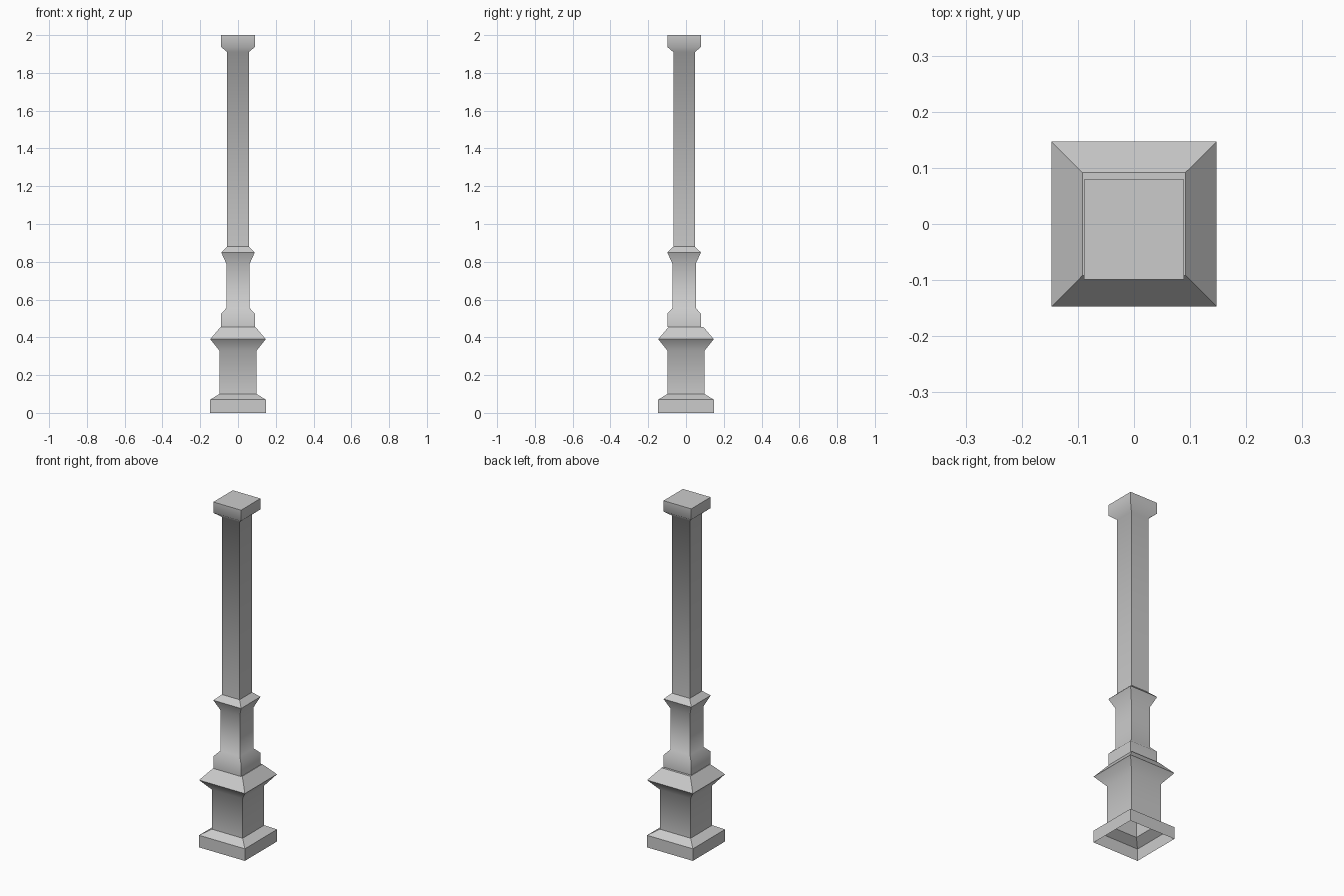
import bpy
import bmesh

cube = bpy.data.objects.get("Cube")
if cube:
    bpy.data.objects.remove(cube, do_unlink=True)

stone = bpy.data.materials.new("grey_stone")
stone.use_nodes = True
GREY = (0.6, 0.6, 0.6, 1)
stone.diffuse_color = GREY
stone.node_tree.nodes["Principled BSDF"].inputs["Base Color"].default_value = GREY


def square_column(name, profile, centre_y=0.0, cap_bottom=False):
    """Stack square rings (half width, height, sharp) into a moulded column."""
    bm = bmesh.new()
    rings = []
    for half, z, sharp in profile:
        rings.append([bm.verts.new((sx * half, centre_y + sy * half, z))
                      for sx, sy in ((-1, -1), (1, -1), (1, 1), (-1, 1))])
    for low, high in zip(rings, rings[1:]):
        for i in range(4):
            j = (i + 1) % 4
            bm.faces.new((low[i], low[j], high[j], high[i]))
    bm.faces.new(rings[-1])
    if cap_bottom:
        bm.faces.new(rings[0][::-1])

    # Corners stay crisp, flagged rings stay crisp, other rings blend
    for face in bm.faces:
        face.smooth = True
    for ring in rings:
        for i in range(4):
            for edge in ring[i].link_edges:
                if edge.other_vert(ring[i]) not in ring:
                    edge.smooth = False
    for ring, (half, z, sharp) in zip(rings, profile):
        for i in range(4):
            bm.edges.get((ring[i], ring[(i + 1) % 4])).smooth = not sharp

    mesh = bpy.data.meshes.new(name)
    bm.to_mesh(mesh)
    bm.free()
    mesh.materials.append(stone)
    obj = bpy.data.objects.new(name, mesh)
    bpy.context.collection.objects.link(obj)
    return obj


# Hollow pedestal: plinth, die and flared cornice
square_column("pedestal", [
    (0.147, 0.0, True),
    (0.147, 0.07, True),
    (0.099, 0.10, True),
    (0.099, 0.33, False),
    (0.147, 0.39, True),
    (0.092, 0.455, True),
])

# Post: foot block, neck, collar, shaft and head, set slightly forward
square_column("post", [
    (0.089, 0.455, True),
    (0.089, 0.525, False),
    (0.062, 0.555, False),
    (0.062, 0.79, False),
    (0.089, 0.85, True),
    (0.057, 0.88, True),
    (0.057, 1.91, False),
    (0.089, 1.937, False),
    (0.089, 2.0, True),
], centre_y=-0.01, cap_bottom=True)
